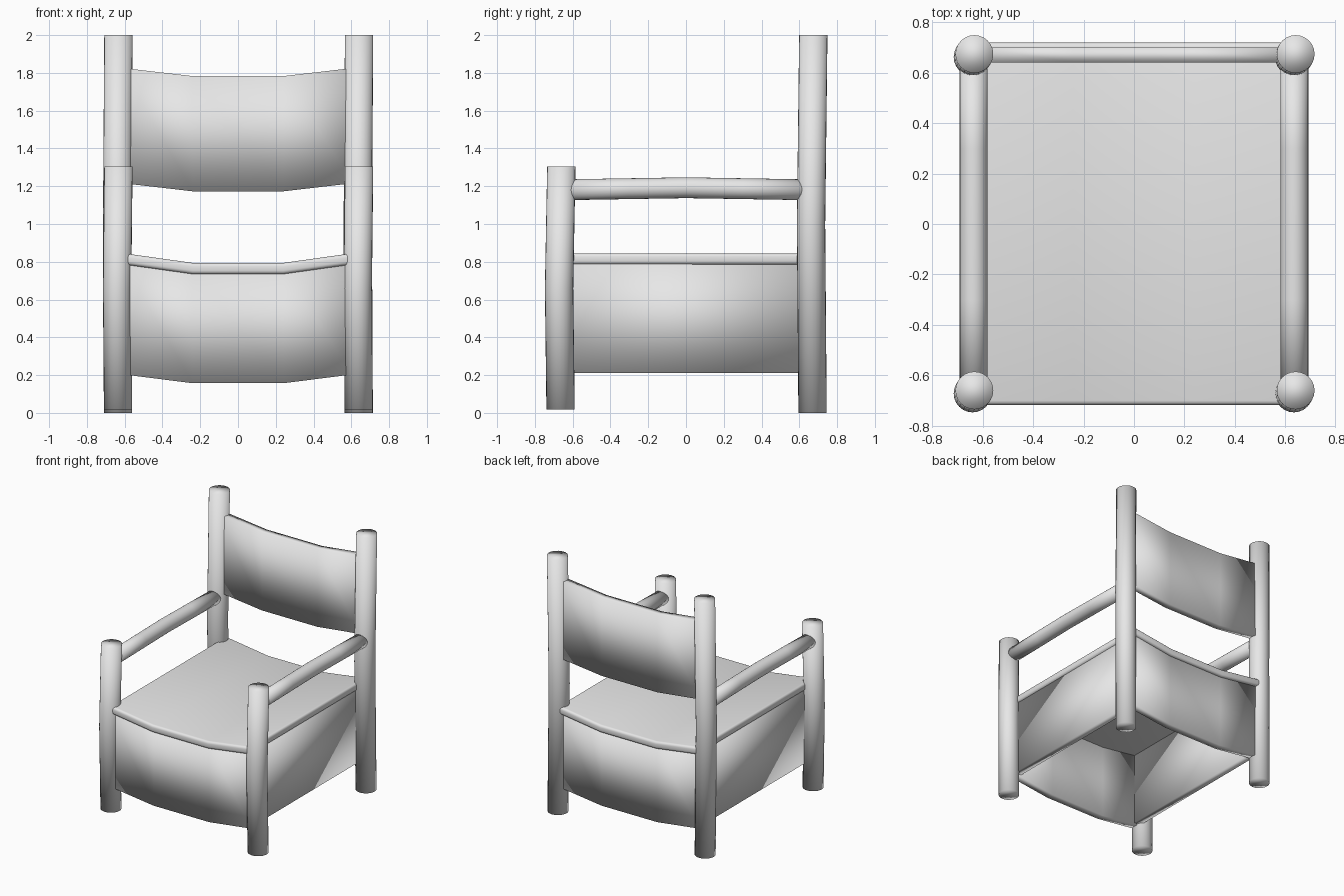
import bpy, bmesh, math
from mathutils import Vector

cube = bpy.data.objects.get("Cube")
if cube:
    bpy.data.objects.remove(cube, do_unlink=True)

# One plain grey for the whole chair
grey = bpy.data.materials.new("plain_grey")
grey.use_nodes = True
grey.diffuse_color = (0.8, 0.8, 0.8, 1)
grey.node_tree.nodes["Principled BSDF"].inputs["Base Color"].default_value = (0.8, 0.8, 0.8, 1)


def loft(name, rings):
    """Join matching closed rings into a capped, smooth solid."""
    bm = bmesh.new()
    loops = [[bm.verts.new(p) for p in ring] for ring in rings]
    n = len(loops[0])
    for a, b in zip(loops, loops[1:]):
        for i in range(n):
            j = (i + 1) % n
            bm.faces.new((a[i], a[j], b[j], b[i]))
    bm.faces.new(loops[0][::-1])
    bm.faces.new(loops[-1])
    bmesh.ops.recalc_face_normals(bm, faces=bm.faces)
    for f in bm.faces:
        f.smooth = True
    mesh = bpy.data.meshes.new(name)
    bm.to_mesh(mesh)
    bm.free()
    mesh.materials.append(grey)
    obj = bpy.data.objects.new(name, mesh)
    bpy.context.collection.objects.link(obj)
    return obj


def rod(name, path, radius, u, v):
    """Round pole whose rings lie in the plane of u and v."""
    sides = 24
    turn = [math.tau * i / sides for i in range(sides)]
    rings = [[Vector(p) + radius * (math.cos(t) * u + math.sin(t) * v) for t in turn]
             for p in path]
    return loft(name, rings)


def sagging_board(name, half_x, y0, y1, bottom, top, rise):
    """Board along x, lower across its middle third than at its ends."""
    rings = []
    for x, dz in ((-half_x, rise), (-0.24, 0), (0.24, 0), (half_x, rise)):
        rings.append([(x, y0, bottom + dz), (x, y1, bottom + dz),
                      (x, y1, top + dz), (x, y0, top + dz)])
    return loft(name, rings)


X, Y, Z = Vector((1, 0, 0)), Vector((0, 1, 0)), Vector((0, 0, 1))

# Slightly crooked posts, low in front and tall behind
for depth, y, low, mid, high in (("front", -0.664, 0.018, 0.66, 1.305),
                                 ("back", 0.67, 0, 1, 2)):
    for side, x in (("right", -0.635), ("left", 0.639)):
        path = [(x, y, low), (x - 0.005, y - 0.008, mid), (x + 0.002, y + 0.004, high)]
        rod(f"{depth}_{side}_post", path, 0.075, X, Y)

# Gently arched arms and straight side panels set inside the posts
for side, s in (("right", -1), ("left", 1)):
    x = 0.636 * s
    rod(f"{side}_arm", [(x, -0.65, 1.181), (x, -0.3, 1.187), (x, 0, 1.192),
                        (x, 0.3, 1.187), (x, 0.65, 1.181)], 0.055, X, Z)
    x = 0.57 * s
    rings = [[(x - 0.028, y, 0.21), (x + 0.028, y, 0.21),
              (x + 0.028, y, 0.8), (x - 0.028, y, 0.8)] for y in (-0.65, 0.65)]
    loft(f"{side}_side_panel", rings)

# Front and back panels under the seat, then the backrest
sagging_board("front_panel", 0.61, -0.70, -0.64, 0.157, 0.75, 0.047)
sagging_board("back_panel", 0.61, 0.64, 0.70, 0.157, 0.75, 0.047)
sagging_board("backrest", 0.61, 0.64, 0.70, 1.173, 1.783, 0.043)

# Seat with a rounded rim
seat = sagging_board("seat", 0.61, -0.718, 0.72, 0.735, 0.794, 0.052)
rim = seat.modifiers.new("rounded_rim", 'BEVEL')
rim.width = 0.018
rim.segments = 3
rim.limit_method = 'ANGLE'
rim.angle_limit = math.radians(50)
